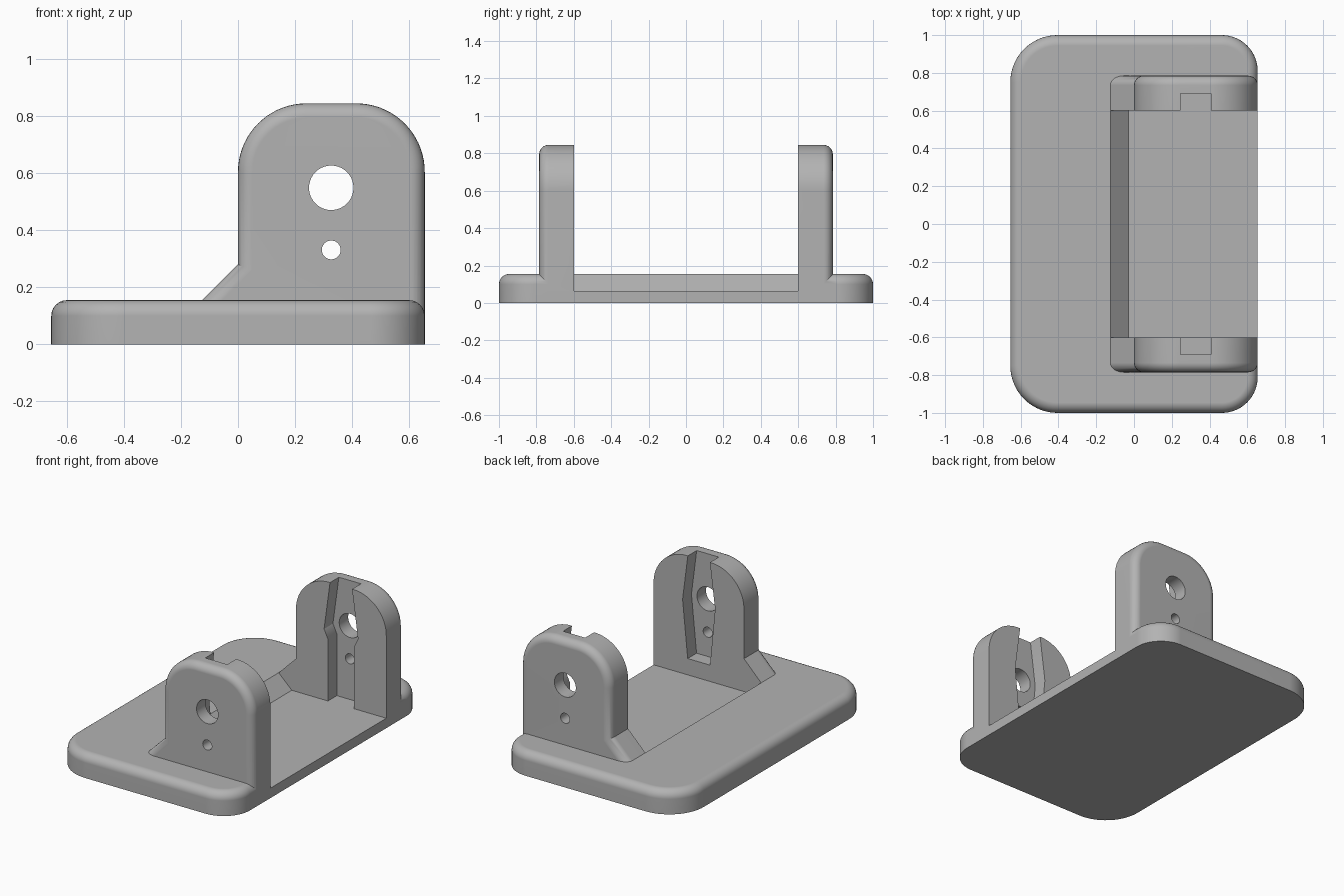
import bpy, bmesh, math

if "Cube" in bpy.data.objects:
    bpy.data.objects.remove(bpy.data.objects["Cube"])

grey = bpy.data.materials.new("plain grey")
grey.diffuse_color = (0.45, 0.45, 0.45, 1)
grey.use_nodes = True
grey.node_tree.nodes["Principled BSDF"].inputs["Base Color"].default_value = grey.diffuse_color


def arc(cx, cy, r, a0, a1, n=14):
    return [(cx + r * math.cos(math.radians(a0 + (a1 - a0) * i / n)),
             cy + r * math.sin(math.radians(a0 + (a1 - a0) * i / n))) for i in range(n + 1)]


def prism(name, pts, lo, hi, axis, fillet=0):
    """Extrude a 2D outline along y or z; optionally round the outline at the 'hi' end."""
    place = (lambda p, h: (p[0], p[1], h)) if axis == "z" else (lambda p, h: (p[0], h, p[1]))
    bm = bmesh.new()
    a = [bm.verts.new(place(p, lo)) for p in pts]
    b = [bm.verts.new(place(p, hi)) for p in pts]
    bm.faces.new(a)
    cap = bm.faces.new(b)
    n = len(pts)
    for i in range(n):
        bm.faces.new((a[i], a[(i + 1) % n], b[(i + 1) % n], b[i]))
    bmesh.ops.recalc_face_normals(bm, faces=bm.faces)
    if fillet:
        bmesh.ops.bevel(bm, geom=list(cap.edges), offset=fillet, segments=6,
                        profile=0.5, affect='EDGES', clamp_overlap=False)
    me = bpy.data.meshes.new(name)
    bm.to_mesh(me)
    bm.free()
    me.materials.append(grey)
    ob = bpy.data.objects.new(name, me)
    bpy.context.collection.objects.link(ob)
    return ob


def combine(target, tool, operation):
    mod = target.modifiers.new(operation.lower(), 'BOOLEAN')
    mod.operation, mod.object, mod.solver = operation, tool, 'EXACT'
    bpy.context.view_layer.objects.active = target
    bpy.ops.object.modifier_apply(modifier=mod.name)
    bpy.data.objects.remove(tool)


# base plate: larger corner radii on the left than on the right
X = 0.655
L, R = 0.25, 0.19
outline = (arc(X - R, 1 - R, R, 0, 90) + arc(-X + L, 1 - L, L, 90, 180)
           + arc(-X + L, -1 + L, L, 180, 270) + arc(X - R, -1 + R, R, 270, 360))
bracket = prism("mounting_bracket", outline, 0, 0.155, "z", 0.055)

# upright lugs with rounded tops and a sloping foot, outer edges filleted
r = 0.24
lug = ([(-0.15, 0.03), (X, 0.03)] + arc(X - r, 0.845 - r, r, 0, 90, 18)
       + arc(r, 0.845 - r, r, 90, 180, 18) + [(0, 0.28), (-0.15, 0.13)])
for s in (-1, 1):
    combine(bracket, prism("lug", lug, s * 0.5, s * 0.785, "y", 0.05), 'UNION')

# recessed floor between the lugs, with a ramp at its left end
channel = [(-0.03, 0.065), (0.8, 0.065), (0.8, 1), (-0.22, 1), (-0.22, 0.245)]
combine(bracket, prism("channel_cutter", channel, -0.6, 0.6, "y"), 'DIFFERENCE')

# guide slots: the front one stops on a ledge, the back one runs to the floor
C = 0.327
widths = {-1: [(1, 0.08), (0.845, 0.08), (0.55, 0.118), (0.172, 0.081)],
          1: [(1, 0.08), (0.845, 0.08), (0.53, 0.123), (0.47, 0.095), (0.065, 0.095)]}
for s, rows in widths.items():
    slot = [(C - w, z) for z, w in rows] + [(C + w, z) for z, w in reversed(rows)]
    combine(bracket, prism("slot_cutter", slot, s * 0.5, s * 0.692, "y"), 'DIFFERENCE')

# large and small pin holes through both lugs
for z, rad in ((0.549, 0.078), (0.331, 0.033)):
    hole = arc(C, z, rad, 0, 360, 40)[:-1]
    combine(bracket, prism("hole_cutter", hole, -1.2, 1.2, "y"), 'DIFFERENCE')

# smooth fillets, crisp corners
bpy.ops.object.select_all(action='DESELECT')
bracket.select_set(True)
bpy.context.view_layer.objects.active = bracket
bpy.ops.object.shade_smooth_by_angle(angle=math.radians(28))
wn = bracket.modifiers.new("even_shading", 'WEIGHTED_NORMAL')
wn.keep_sharp = True
